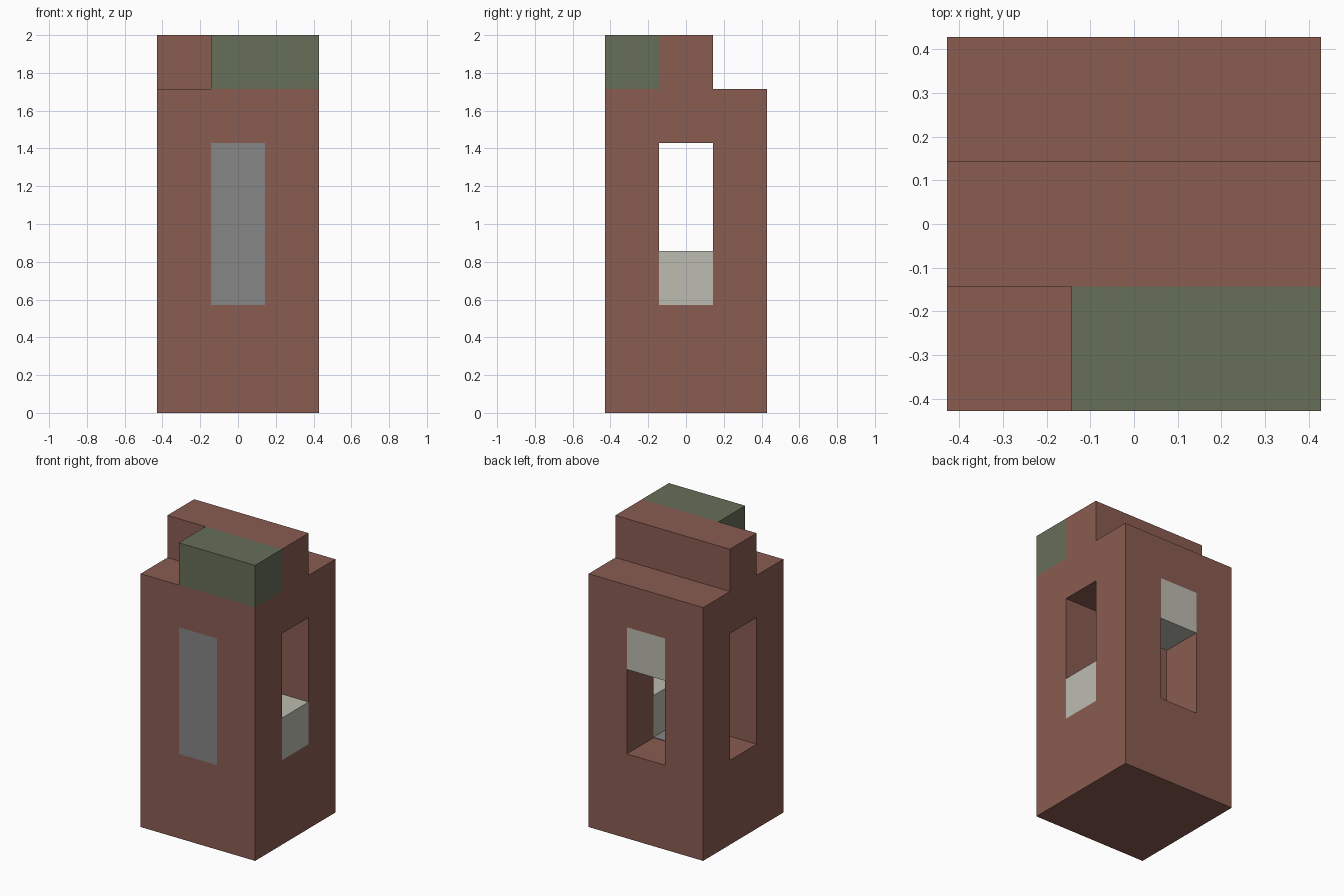
import bpy
import bmesh
from mathutils import Matrix, Vector

U = 2 / 7  # one block of the grid

cube = bpy.data.objects.get("Cube")
if cube:
    bpy.data.objects.remove(cube, do_unlink=True)


def linear(c):
    c /= 255
    return c / 12.92 if c <= 0.04045 else ((c + 0.055) / 1.055) ** 2.4


def material(name, *rgb):
    mat = bpy.data.materials.new(name)
    mat.use_nodes = True
    colour = [linear(c) for c in rgb] + [1]
    mat.diffuse_color = colour
    bsdf = next(n for n in mat.node_tree.nodes if n.type == "BSDF_PRINCIPLED")
    bsdf.inputs["Base Color"].default_value = colour
    return mat


def box(name, low, high, mat):
    """Box between two corners given in blocks; x and y count from the centre."""
    low, high = Vector(low) * U, Vector(high) * U
    bm = bmesh.new()
    bmesh.ops.create_cube(bm, size=1, matrix=Matrix.Translation((low + high) / 2)
                          @ Matrix.Diagonal((*(high - low), 1)))
    mesh = bpy.data.meshes.new(name)
    bm.to_mesh(mesh)
    bm.free()
    mesh.materials.append(mat)
    obj = bpy.data.objects.new(name, mesh)
    bpy.context.collection.objects.link(obj)
    return obj


brick = material("brick red", 138, 92, 81)
moss = material("moss green", 102, 110, 89)
stone = material("stone grey", 134, 134, 134)
pale = material("pale stone", 188, 188, 177)

# Tower body with two crossing window tunnels
body = box("tower_body", (-1.5, -1.5, 0), (1.5, 1.5, 6), brick)
for name, low, high in (("side_tunnel", (-2, -.5, 2), (2, .5, 5)),
                        ("front_tunnel", (-.5, -2, 2), (.5, 2, 5))):
    cutter = box(name, low, high, brick)
    cutter.hide_render = True
    cut = body.modifiers.new(name, "BOOLEAN")
    cut.operation = "DIFFERENCE"
    cut.solver = "EXACT"
    cut.object = cutter
    bpy.context.view_layer.objects.active = body
    bpy.ops.object.modifier_apply(modifier=cut.name)
    bpy.data.objects.remove(cutter, do_unlink=True)

# Blocks set into the openings
box("front_panel", (-.5, -1.5, 2), (.5, -.5, 5), stone)
box("left_window_sill", (.5, -.5, 2), (1.5, .5, 3), pale)
box("back_window_lintel", (-.5, .5, 4), (.5, 1.5, 5), pale)
box("inner_floor_plate", (-.5, -.5, 2), (.5, .5, 2.015), stone)

# Stepped top
box("top_beam", (-1.5, -.5, 6), (1.5, .5, 7), brick)
box("mossy_top_block", (-.5, -1.5, 6), (1.5, -.5, 7), moss)
